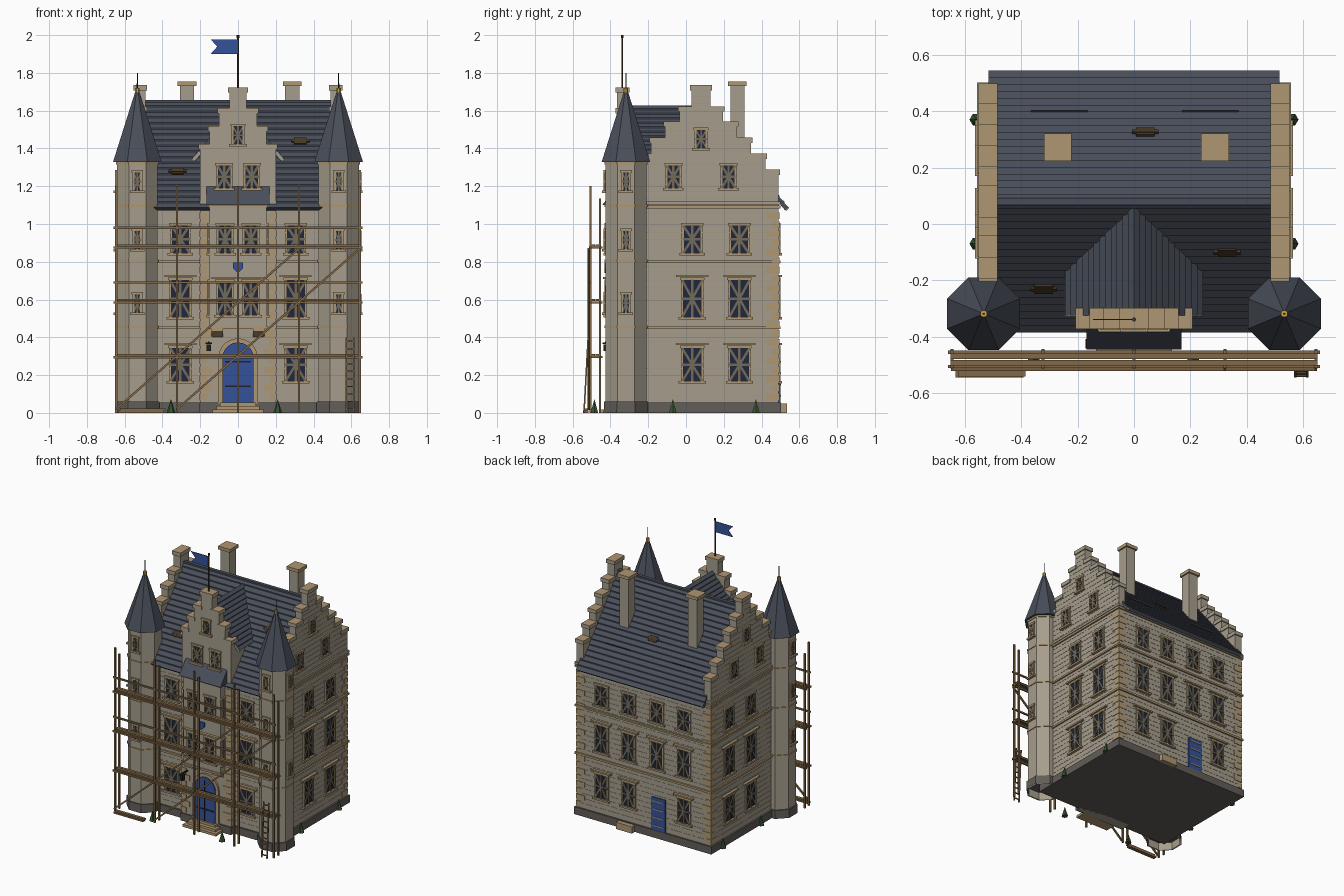
import bpy, bmesh
from math import pi, cos, sin, atan2
from mathutils import Matrix, Vector

if "Cube" in bpy.data.objects:
    bpy.data.objects.remove(bpy.data.objects["Cube"])

COL = dict(stone=(.38, .34, .265), joint=(.36, .32, .245), trim=(.43, .31, .17), slate=(.066, .076, .10),
           base=(.12, .11, .10), blue=(.035, .085, .32), wood=(.22, .14, .065), glass=(.014, .02, .045),
           bars=(.17, .145, .10), iron=(.015, .015, .018), gold=(.6, .36, .05), green=(.04, .09, .03),
           brown=(.06, .038, .018))
I = Matrix()
T = Matrix.Translation
parts = {}


def RZ(deg):
    return Matrix.Rotation(deg * pi / 180, 4, 'Z')


def get(name, mat):
    return parts.setdefault((name, mat), bmesh.new())


def box(name, mat, c, s, M=I, R=I):
    bmesh.ops.create_cube(get(name, mat), size=1, matrix=M @ T(c) @ R @ Matrix.Diagonal((*s, 1)))


def bar(name, mat, a, b, t, M=I):
    a, b = Vector(a), Vector(b)
    q = (b - a).to_track_quat('Z', 'Y').to_matrix().to_4x4()
    box(name, mat, (a + b) / 2, (t, t, (b - a).length), M, q)


def prism(name, mat, x, y, z0, z1, r0, r1=None, n=8, caps=True):
    """Regular frustum; radii are measured to the flat sides."""
    k = 1 / cos(pi / n)
    bmesh.ops.create_cone(get(name, mat), cap_ends=caps, segments=n, radius1=r0 * k,
                          radius2=(r0 if r1 is None else r1) * k, depth=z1 - z0,
                          matrix=T((x, y, (z0 + z1) / 2)) @ RZ(180 / n))


def extrude(name, mat, pts, depth, M=I):
    """Profile in local x,z extruded along local +y."""
    bm = get(name, mat)
    a = [bm.verts.new(M @ Vector((x, 0, z))) for x, z in pts]
    b = [bm.verts.new(M @ Vector((x, depth, z))) for x, z in pts]
    bm.faces.new(a)
    bm.faces.new(b[::-1])
    for i in range(len(a)):
        j = (i + 1) % len(a)
        bm.faces.new((a[i], b[i], b[j], a[j]))


def window(x, z, w, h, M, hood=False):
    """Glass, frame, cross and diagonal bars; outside is local -y."""
    f = .011
    t = .013 if w > .07 else .009
    box('window_glass', 'glass', (x, 0, z), (w, .008, h), M)
    for s in (-1, 1):
        box('window_frames', 'trim', (x + s * w / 2, 0, z), (f, .018, h), M)
        bar('window_bars', 'bars', (x - w / 2, -.004, z - s * h / 2), (x + w / 2, -.004, z + s * h / 2), t, M)
    box('window_bars', 'bars', (x, -.005, z), (t, .013, h), M)
    box('window_bars', 'bars', (x, -.005, z), (w, .013, t), M)
    box('window_sills', 'trim', (x, -.003, z - h / 2 - .004), (w + .035, .03, .013), M)
    box('window_lintels', 'trim', (x, 0, z + h / 2 + .004), (w + .02, .022, .013), M)
    if hood:
        box('window_lintels', 'trim', (x, -.003, z + h / 2 + .02), (w + .06, .032, .011), M)


def roof(name, half, ridge, eave, n, depth, M, lap=.008):
    """Gabled roof with overlapping slate courses."""
    left = []
    for i in range(n):
        for k, lift in ((i, lap), (i + 1, 0)):
            t = k / n
            left.append((-half * (1 - t), eave + (ridge - eave) * t + lift))
    d = (ridge - eave) / half
    under = [(half - .02, eave - .008), (half - .07, eave + .07 * d - .035)]
    pts = left + [(-x, z) for x, z in left[-2::-1]] + under + [(-x, z) for x, z in under[::-1]]
    extrude(name, 'slate', pts, depth, M)


def quoins(x, y, sx, sy, z0, z1):
    n = int((z1 - z0) / .048)
    for i in range(n):
        a, b = (.07, .04) if i % 2 else (.04, .07)
        box('quoins', 'trim', (x - sx * (a / 2 - .004), y - sy * (b / 2 - .004), z0 + (i + .5) * .048), (a, b, .036), I)


def gable(name, steps, z0, depth, M):
    """Stepped gable wall with a coping slab on every step."""
    prof = []
    for i, (hw, z) in enumerate(steps):
        prof += [(hw, steps[i - 1][1] if i else z0), (hw, z)]
        nxt = steps[i + 1][0] if i + 1 < len(steps) else 0
        for s in (-1, 1):
            c, w = s * (hw + nxt) / 2, hw - nxt + .016
            box(name + '_coping', 'stone', (c, depth / 2, z - .014), (w, depth + .014, .022), M)
            box(name + '_coping_top', 'trim', (c, depth / 2, z), (w, depth + .014, .006), M)
    extrude(name, 'stone', prof + [(-x, z) for x, z in prof[::-1]], depth, M)


# main body with base, mortar joints and string courses
W, YF, YB, CY = .545, -.33, .49, .08


def slab(name, mat, z, h, e):
    box(name, mat, (0, CY, z), (2 * (W + e), YB - YF + 2 * e, h))


slab('body', 'stone', .57, 1.12, 0)
slab('base', 'base', .0275, .055, .012)
for i in range(1, 30):
    slab('wall_joints', 'joint', .055 + i * .036, .003, .0016)
for z, h in ((.45, .014), (.80, .012), (1.09, .014), (1.11, .016)):
    slab('string_courses', 'trim' if h != .016 else 'stone', z, h, .011)
for s in (-1, 1):
    quoins(s * W, YB, s, 1, .06, 1.08)

# main roof, eave boards and side gables
roof('main_roof', .465, 1.65, 1.08, 19, 1.03, T((.515, CY, 0)) @ RZ(90))
box('roof_ridge', 'slate', (0, CY, 1.65), (.98, .025, .012))
STEPS = [(.41, 1.285), (.34, 1.37), (.265, 1.455), (.19, 1.54), (.115, 1.62), (.05, 1.732)]
for s in (-1, 1):
    bar('eave_boards', 'stone', (s * .506, .492, 1.132), (s * .506, .538, 1.076), .016)
    M = T((s * W, CY, 0)) @ RZ(s * 90)
    gable('side_gable', STEPS, 1.1, .055, M)
    for i in range(16):
        z = 1.135 + i * .036
        hw = next((h for h, t in STEPS if z < t), 0)
        box('gable_joints', 'joint', (0, 0, z), (2 * hw, .003, .003), M)
    # side windows
    for y in (.033, .283):
        for z, w, h, hood in ((.255, .11, .18, 1), (.605, .11, .20, 1), (.92, .10, .15, 0)):
            window(s * (y - CY), z, w, h, M, hood)
    for y in (-.067, .225):
        window(s * (y - CY), 1.25, .075, .125, M)
    window(0, 1.45, .06, .10, M)

# front and back windows
MF, MB = T((0, YF, 0)), T((0, YB, 0)) @ RZ(180)
for z, w, h, hood in ((.255, .11, .18, 1), (.605, .11, .20, 1), (.92, .10, .15, 0)):
    for x in (-.305, .305):
        window(x, z, w, h, MF, hood)
    for x in (.34, .12, -.11, -.33):
        if not (x == -.11 and z < .3):
            window(-x, z, .10, h, MB, hood)

# central bay with stepped gable and dormer roof
MG = T((0, -.365, 0))
box('front_bay', 'stone', (0, -.33, .57), (.4, .07, 1.14))
box('bay_base', 'base', (0, -.33, .0275), (.41, .09, .055))
box('dormer_body', 'stone', (0, -.2, 1.22), (.4, .28, .3))
gable('front_gable', [(.2, 1.42), (.15, 1.515), (.10, 1.61), (.045, 1.72)], 1.1, .06, MG)
roof('dormer_roof', .245, 1.628, 1.343, 12, .39, T((0, -.325, 0)), .006)
for s in (-1, 1):
    bar('eave_boards', 'stone', (s * .2, -.32, 1.38), (s * .24, -.32, 1.335), .016)
    quoins(s * .2, -.365, s, -1, .06, 1.08)
    window(s * .073, 1.25, .075, .125, MG)
window(0, 1.47, .06, .10, MG)

# oriel on corbels over the door
MO = T((0, -.42, 0))
box('oriel', 'stone', (0, -.39, .775), (.3, .06, .65))
for z in (.45, 1.095):
    box('oriel_bands', 'trim', (0, -.39, z), (.316, .075, .014))
extrude('oriel_roof', 'slate', [(-.444, 1.1), (-.36, 1.205), (-.36, 1.1)], .335, T((.1675, 0, 0)) @ RZ(90))
for s in (-1, 1):
    for z, w, h in ((.605, .085, .18), (.92, .08, .15)):
        window(s * .068, z, w, h, MO, z < .8)
        window(0, z, .03, h, T((s * .15, -.39, 0)) @ RZ(s * 90))
    extrude('oriel_corbels', 'trim', [(-.36, .40), (-.36, .445), (-.42, .445), (-.42, .43)], .06,
            T((s * .11 + .03, 0, 0)) @ RZ(90))
extrude('shield', 'blue', [(-.026, .795), (-.026, .765), (0, .74), (.026, .765), (.026, .795)], .012, T((0, -.432, 0)))

# corner towers, open underneath
for s in (-1, 1):
    x, y = s * .533, -.318
    prism('tower', 'stone', x, y, 0, 1.33, .108, caps=False)
    prism('tower_base', 'base', x, y, 0, .06, .118, .116, caps=False)
    for z in (.45, .80, 1.09, 1.315):
        prism('tower_bands', 'trim', x, y, z, z + .012, .113)
    prism('tower_base_top', 'base', x, y, .056, .061, .116)
    prism('tower_roof', 'slate', x, y, 1.327, 1.71, .129, .008)
    prism('tower_finial', 'gold', x, y, 1.695, 1.72, .012)
    prism('tower_spike', 'iron', x, y, 1.71, 1.80, .003, .002, 6)
    for z in (.58, .915, 1.225):
        window(0, z, .042, .1, T((x, y - .108, 0)))
        window(0, z, .042, .1, T((x + s * .108, y, 0)) @ RZ(s * 90))


# front door, steps, lantern
def arch(w, z0, z1):
    return [(-w, z0)] + [(-w * cos(pi * i / 10), z1 + w * sin(pi * i / 10)) for i in range(11)] + [(w, z0)]


extrude('door_surround', 'trim', arch(.105, .05, .29), .016, T((0, -.378, 0)))
extrude('front_door', 'blue', arch(.083, .05, .29), .02, T((0, -.386, 0)))
box('door_details', 'iron', (0, -.387, .2), (.004, .006, .3))
for z in (.14, .27):
    box('door_details', 'iron', (0, -.387, z), (.14, .006, .008))
for i in range(3):
    d = .09 - i * .025
    box('front_steps', 'trim', (0, -.36 - d / 2, .009 + i * .018), (.27 - i * .04, d, .018))
box('lantern', 'iron', (-.155, -.425, .345), (.024, .024, .035))
box('lantern', 'iron', (-.155, -.425, .368), (.034, .034, .008))
bar('lantern', 'iron', (-.155, -.36, .375), (-.155, -.43, .375), .008)

# back door and step
box('back_door', 'blue', (-.125, YB, .175), (.11, .02, .24))
for z in (.09, .15, .21, .27):
    box('back_door_straps', 'trim', (-.125, YB + .008, z), (.09, .012, .008))
box('back_step', 'trim', (.13, .51, .025), (.13, .05, .05))

# chimneys, skylights, snow rails
for x in (-.27, .287):
    box('chimney', 'stone', (x, .272, 1.55), (.075, .075, .38))
    box('chimney_cap', 'trim', (x, .272, 1.743), (.098, .098, .024))
SL = atan2(.57, .465)
for x, y in ((-.32, -.23), (.33, -.10), (.04, .325)):
    z = 1.65 - abs(y - CY) * .57 / .465
    R = Matrix.Rotation(SL if y < CY else -SL, 4, 'X')
    box('skylights', 'brown', (x, y, z + .008), (.065, .04, .012), I, R)
    box('skylights', 'brown', (x, y, z + .008), (.095, .014, .014), I, R)
for x in (-.265, .27):
    bar('snow_rails', 'iron', (x - .1, .40, 1.266), (x + .1, .40, 1.266), .005)

# flag on the gable
prism('flagpole', 'brown', 0, -.338, 1.70, 1.99, .004, n=8)
prism('flagpole_tip', 'brown', 0, -.338, 1.985, 2.0, .007, n=8)
extrude('flag', 'blue', [(0, 1.9), (0, 1.978), (-.145, 1.978), (-.11, 1.939), (-.145, 1.9)], .004, T((0, -.34, 0)))

# scaffold, ladder, plank stack
YO, YI = -.505, -.455
for x in (-.645, -.323, 0, .323, .645):
    bar('scaffold_poles', 'wood', (x, YO, 0), (x, YO, 1.2), .012)
    bar('scaffold_poles', 'wood', (x, YI, 0), (x, YI, 1.135), .012)
    for z in (.295, .585, .875):
        bar('scaffold_ledgers', 'wood', (x, YO - .008, z), (x, YI + .012, z), .011)
for z in (.295, .585, .875):
    for y in (YO, YI):
        bar('scaffold_rails', 'wood', (-.66, y, z), (.66, y, z), .012)
    for y in (-.491, -.469):
        box('scaffold_decks', 'wood', (0, y, z + .012), (1.3, .019, .01))
    if z > .5:
        bar('scaffold_rails', 'wood', (-.66, YO, z + .105), (.66, YO, z + .105), .011)
bar('scaffold_braces', 'wood', (-.645, YO - .01, .02), (.323, YO - .01, .87), .011)
bar('scaffold_braces', 'wood', (-.323, YO - .01, .02), (.645, YO - .01, .87), .011)
for x in (.572, .614):
    bar('ladder', 'wood', (x, -.54, 0), (x, -.518, .4), .008)
for i in range(10):
    t = (i + .5) / 10
    bar('ladder', 'wood', (.572, -.54 + .022 * t, .4 * t), (.614, -.54 + .022 * t, .4 * t), .007)
for i in range(2):
    box('plank_stack', 'wood', (-.512 + i * .008, -.53, .006 + i * .012), (.24, .028 - i * .006, .011))

# small shrubs
for x, y in ((-.355, -.485), (.21, -.485), (.56, -.07), (.56, .37), (-.56, -.07), (-.56, .37)):
    prism('shrub', 'green', x, y, 0, .07, .02, .001, 6)

# turn the parts into objects
mats = {}
for k, c in COL.items():
    mats[k] = bpy.data.materials.new(k)
    mats[k].diffuse_color = (*c, 1)
for (name, mat), bm in parts.items():
    bmesh.ops.recalc_face_normals(bm, faces=bm.faces)
    me = bpy.data.meshes.new(name)
    bm.to_mesh(me)
    bm.free()
    me.materials.append(mats[mat])
    bpy.context.collection.objects.link(bpy.data.objects.new(name, me))

for m in bpy.data.materials:
    if m.users and not m.is_grease_pencil:
        m.use_nodes = True
        m.node_tree.nodes["Principled BSDF"].inputs["Base Color"].default_value = m.diffuse_color
